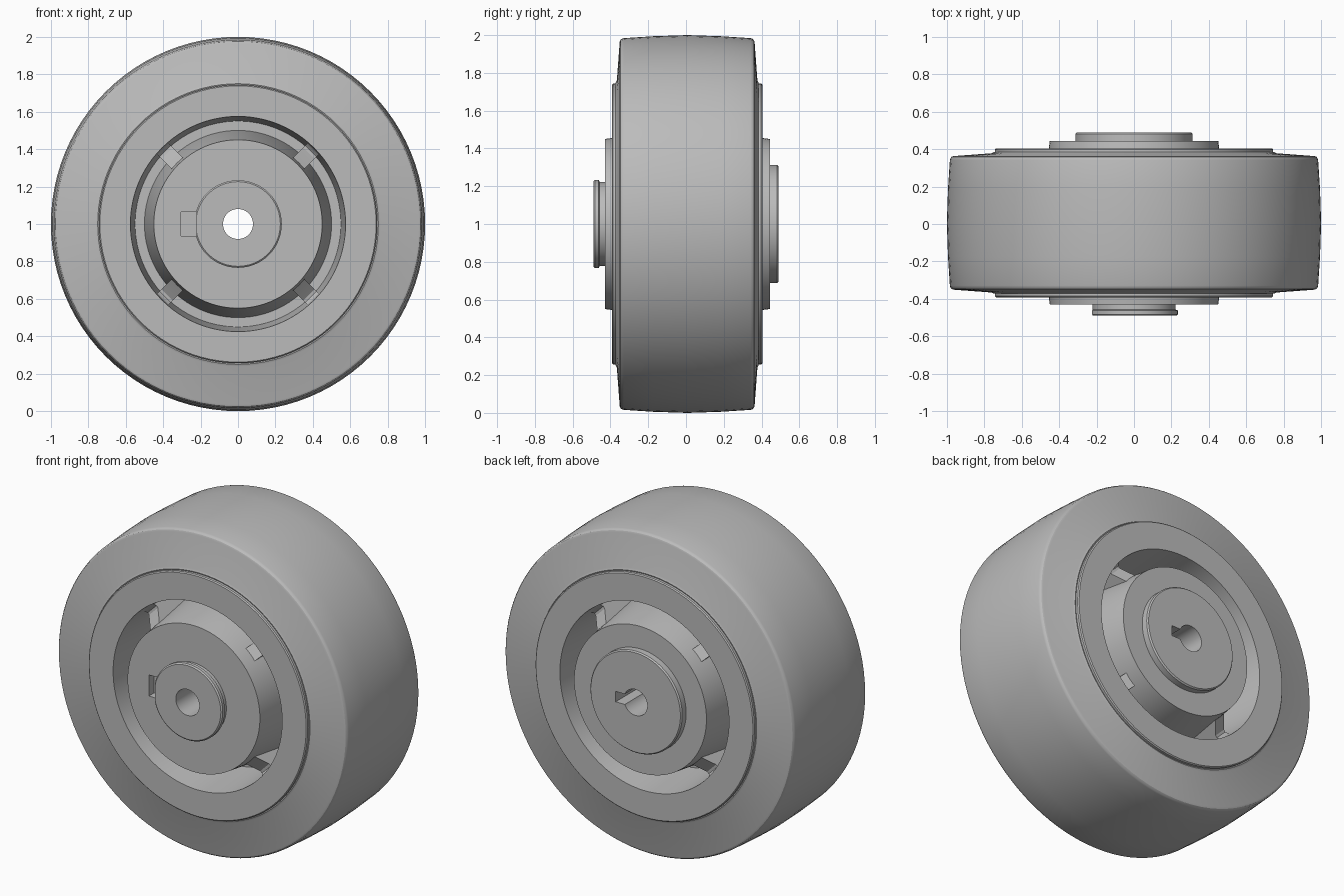
import bpy, bmesh
from math import cos, sin, pi, radians
from mathutils import Matrix, Vector

if "Cube" in bpy.data.objects:
    bpy.data.objects.remove(bpy.data.objects["Cube"], do_unlink=True)

SEGMENTS = 96
MID = 0.006  # middle plane of the wheel along y
AXLE = Vector((0, 0, 1))

grey = bpy.data.materials.new("plain_grey")
grey.use_nodes = True
COLOUR = (0.5, 0.5, 0.5, 1)
grey.diffuse_color = COLOUR
grey.node_tree.nodes["Principled BSDF"].inputs["Base Color"].default_value = COLOUR


def add_object(name, bm):
    bmesh.ops.recalc_face_normals(bm, faces=bm.faces)
    mesh = bpy.data.meshes.new(name)
    bm.to_mesh(mesh)
    bm.free()
    mesh.materials.append(grey)
    obj = bpy.data.objects.new(name, mesh)
    bpy.context.collection.objects.link(obj)
    return obj


def activate(obj):
    bpy.ops.object.select_all(action="DESELECT")
    obj.select_set(True)
    bpy.context.view_layer.objects.active = obj


def smooth(obj):
    activate(obj)
    bpy.ops.object.shade_smooth_by_angle(angle=radians(25))


def revolve(name, profile):
    """Spin a closed (radius, y) loop around the axle."""
    bm = bmesh.new()
    rings = []
    for i in range(SEGMENTS):
        a = 2 * pi * i / SEGMENTS
        rings.append([bm.verts.new((r * cos(a), y, 1 + r * sin(a))) for r, y in profile])
    count = len(profile)
    for i, ring in enumerate(rings):
        after = rings[(i + 1) % SEGMENTS]
        for j in range(count):
            k = (j + 1) % count
            bm.faces.new((ring[j], ring[k], after[k], after[j]))
    return add_object(name, bm)


def mirrored(half):
    """Front half profile followed by its reflection in the middle plane."""
    return [(r, MID - d) for r, d in half] + [(r, MID + d) for r, d in reversed(half)]


def cut_box(target, name, low, high):
    bm = bmesh.new()
    bmesh.ops.create_cube(bm, size=1)
    low, high = Vector(low), Vector(high)
    for v in bm.verts:
        v.co = (low + high) / 2 + v.co * (high - low)
    cutter = add_object(name, bm)
    cutter.hide_render = True
    activate(target)
    mod = target.modifiers.new("cut", "BOOLEAN")
    mod.operation = "DIFFERENCE"
    mod.solver = "EXACT"
    mod.object = cutter
    bpy.ops.object.modifier_apply(modifier=mod.name)
    bpy.data.objects.remove(cutter, do_unlink=True)


# Crowned tyre with rounded shoulders and tapered side walls
shoulder = [(0.72, 0.37), (0.75, 0.378), (0.762, 0.372), (0.965, 0.357),
            (0.975, 0.353), (0.981, 0.345), (0.984, 0.335), (0.994, 0.18)]
half = [(r, MID - d) for r, d in shoulder]
tyre = revolve("tyre", half + [(1, MID)] + [(r, 2 * MID - y) for r, y in reversed(half)])

# Outer rim with a tapered bore
rim = revolve("rim", mirrored([(0.54, 0.04), (0.55, 0.05), (0.575, 0.398),
                               (0.738, 0.398), (0.744, 0.392), (0.744, 0.3)]))

# Thin web between hub and rim
web = revolve("web", mirrored([(0.46, 0.05), (0.56, 0.05)]))

# Hub: conical on both sides, grooved front collar and wider back collar
hub = revolve("hub", [
    (0.08, -0.49), (0.226, -0.49), (0.234, -0.483), (0.234, -0.462), (0.222, -0.457),
    (0.222, -0.43), (0.45, -0.43), (0.5, MID - 0.05), (0.5, MID + 0.05),
    (0.45, 0.444), (0.312, 0.444), (0.312, 0.482), (0.305, 0.49), (0.08, 0.49)])
cut_box(hub, "front_notch_cutter", (-0.305, -0.6, 0.935), (-0.223, -0.38, 1.065))
cut_box(hub, "keyway_cutter", (0.02, -0.25, 0.968), (0.135, 0.6, 1.032))

# Four diagonal ribs on each side of the web
bm = bmesh.new()
outline = [(0.44, 0.03), (0.44, 0.37), (0.465, 0.345), (0.535, 0.287),
           (0.55, 0.285), (0.561, 0.295), (0.575, 0.32), (0.58, 0.03)]
HALF_WIDTH = 0.043
for side in (-1, 1):
    for i in range(4):
        turn = Matrix.Rotation(pi / 4 + i * pi / 2, 3, "Y")
        ends = [[bm.verts.new(turn @ Vector((r, MID + side * d, w)) + AXLE) for r, d in outline]
                for w in (-HALF_WIDTH, HALF_WIDTH)]
        for end in ends:
            bm.faces.new(end)
        for j in range(len(outline)):
            k = (j + 1) % len(outline)
            bm.faces.new((ends[0][j], ends[0][k], ends[1][k], ends[1][j]))
ribs = add_object("ribs", bm)

for part in (tyre, rim, web, hub, ribs):
    smooth(part)
